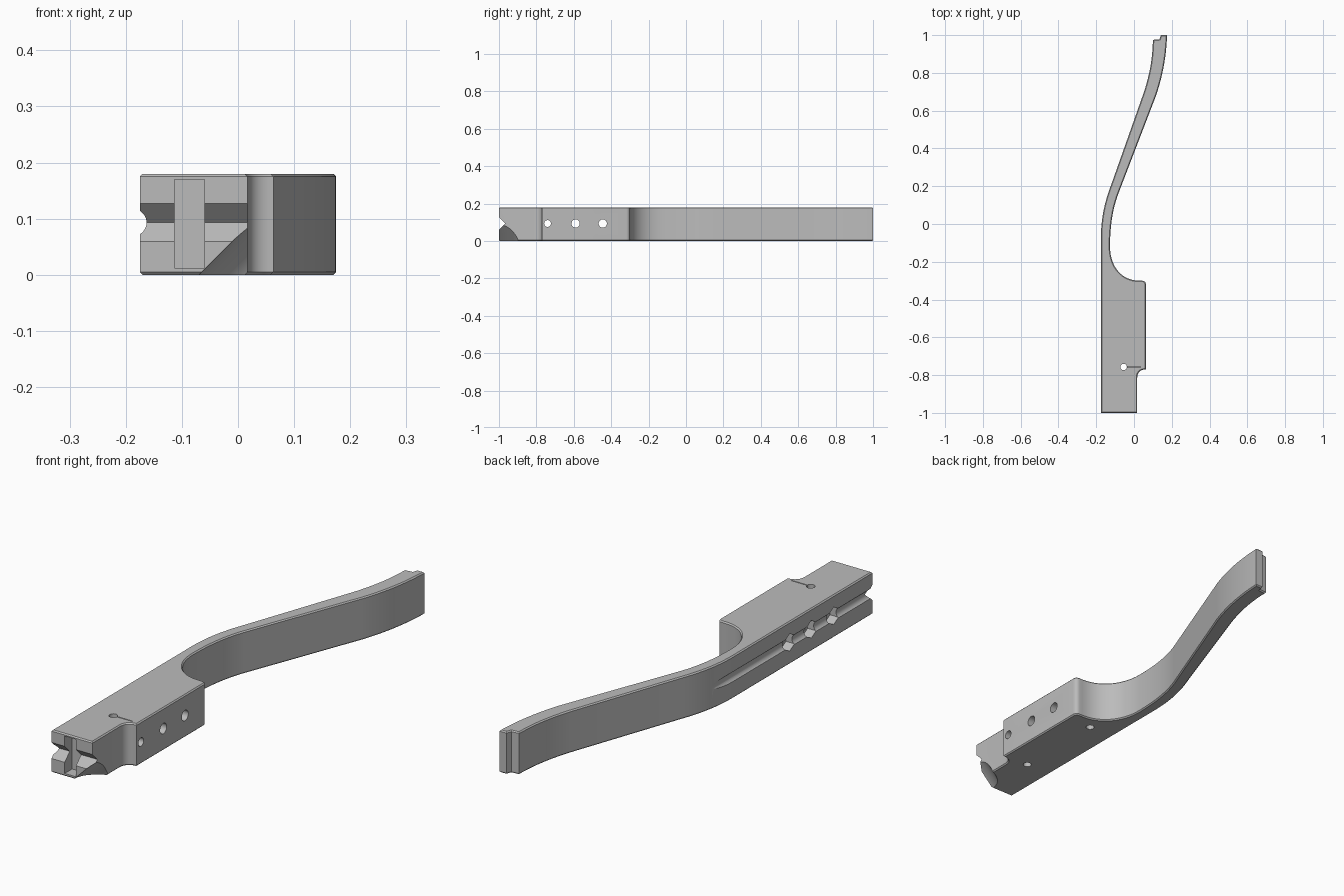
import bpy
import bmesh
import math
from mathutils import Vector, Matrix
from mathutils.geometry import interpolate_bezier

if "Cube" in bpy.data.objects:
    bpy.data.objects.remove(bpy.data.objects["Cube"])

HEIGHT = 0.18
MID = 0.093

grey = bpy.data.materials.new("plain grey")
grey.use_nodes = True
grey.diffuse_color = (0.5, 0.5, 0.5, 1)
grey.node_tree.nodes["Principled BSDF"].inputs["Base Color"].default_value = grey.diffuse_color


def curve(a, b, c, d, n=18):
    pts = [Vector((*p, 0)) for p in (a, b, c, d)]
    return [(p.x, p.y) for p in interpolate_bezier(*pts, n)]


def make_object(name, bm):
    bmesh.ops.recalc_face_normals(bm, faces=bm.faces)
    mesh = bpy.data.meshes.new(name)
    bm.to_mesh(mesh)
    bm.free()
    mesh.materials.append(grey)
    obj = bpy.data.objects.new(name, mesh)
    bpy.context.collection.objects.link(obj)
    return obj


def cut(bm):
    """Subtract a mesh from the lever, then discard the cutter."""
    cutter = make_object("cutter", bm)
    cutter.hide_render = True
    mod = lever.modifiers.new("cut", 'BOOLEAN')
    mod.operation = 'DIFFERENCE'
    mod.solver = 'EXACT'
    mod.object = cutter
    bpy.context.view_layer.objects.active = lever
    bpy.ops.object.modifier_apply(modifier=mod.name)
    bpy.data.objects.remove(cutter)


def cut_rod(start, end, radius, sides=32, end_radius=None):
    start, end = Vector(start), Vector(end)
    axis = end - start
    turn = axis.to_track_quat('Z', 'Y').to_matrix().to_4x4()
    bm = bmesh.new()
    bmesh.ops.create_cone(bm, cap_ends=True, segments=sides, radius1=radius,
                          radius2=end_radius or radius, depth=axis.length,
                          matrix=Matrix.Translation((start + end) / 2) @ turn)
    cut(bm)


def cut_box(low, high):
    low, high = Vector(low), Vector(high)
    bm = bmesh.new()
    bmesh.ops.create_cube(bm, size=1, matrix=Matrix.Translation((low + high) / 2)
                          @ Matrix.Diagonal((*(high - low), 1)))
    cut(bm)


# Plan outline: block, concave throat, S-shaped arm, stepped tip
outline = [(-0.175, -1), (0.017, -1)]
outline += curve((0.017, -0.815), (0.017, -0.785), (0.035, -0.77), (0.063, -0.77), 10)
outline += curve((0.063, -0.32), (0.063, -0.308), (0.055, -0.3), (0.043, -0.3), 6)
outline += curve((0.03, -0.3), (-0.07, -0.3), (-0.127, -0.22), (-0.127, -0.12))
outline += curve((-0.127, -0.12), (-0.127, 0), (-0.11, 0.085), (-0.085, 0.155))[1:]
outline += curve((0.115, 0.675), (0.155, 0.79), (0.172, 0.9), (0.175, 1))
outline += [(0.142, 1), (0.135, 0.978), (0.1, 0.975)]
outline += curve((0.1, 0.975), (0.098, 0.88), (0.085, 0.8), (0.053, 0.7))[1:]
outline += curve((-0.12, 0.21), (-0.155, 0.12), (-0.175, 0.03), (-0.175, -0.07))

# Extruded lever with chamfered top and bottom rims
bm = bmesh.new()
base = bm.faces.new([bm.verts.new((x, y, 0)) for x, y in outline])
top = bmesh.ops.extrude_face_region(bm, geom=[base])["geom"]
bmesh.ops.translate(bm, vec=(0, 0, HEIGHT),
                    verts=[g for g in top if isinstance(g, bmesh.types.BMVert)])
rims = [e for e in bm.edges if abs(e.verts[0].co.z - e.verts[1].co.z) < 1e-5]
bmesh.ops.bevel(bm, geom=rims, offset=0.005, segments=1, affect='EDGES')
lever = make_object("lever_body", bm)

# V groove across the front end
cut_rod((-0.3, -1.0, MID), (0.2, -1.0, MID), 0.034, 4)

# Vertical slot in the front end
cut_box((-0.113, -1.1, 0.012), (-0.06, -0.95, 0.17))

# Scooped lower front corner
along = Vector((1, 0, 1)).normalized() * 0.4
centre = Vector((0.07, -1, -0.03))
cut_rod(centre - along, centre + along, 0.12, 64)

# Long groove down the right flank, fading out where the arm bends away
cut_rod((-0.187, -1.1, MID), (-0.187, 0.3, MID), 0.024)

# Cross holes with hexagonal pockets on the right flank
for y, radius in ((-0.74, 0.018), (-0.59, 0.022), (-0.445, 0.022)):
    cut_rod((-0.3, y, MID), (0.2, y, MID), radius)
    cut_rod((-0.3, y, MID), (-0.135, y, MID), 0.037, 6)

# Vertical through hole with its fine slit, and a blind hole underneath
cut_rod((-0.055, -0.757, -0.1), (-0.055, -0.757, 0.3), 0.017)
cut_box((-0.055, -0.759, HEIGHT - 0.012), (0.035, -0.755, 0.2))
cut_rod((-0.055, -0.35, -0.1), (-0.055, -0.35, 0.05), 0.017)

# Smooth curved walls, keep the machined edges crisp
bpy.ops.object.select_all(action='DESELECT')
lever.select_set(True)
bpy.context.view_layer.objects.active = lever
bpy.ops.object.shade_smooth_by_angle(angle=math.radians(25))
